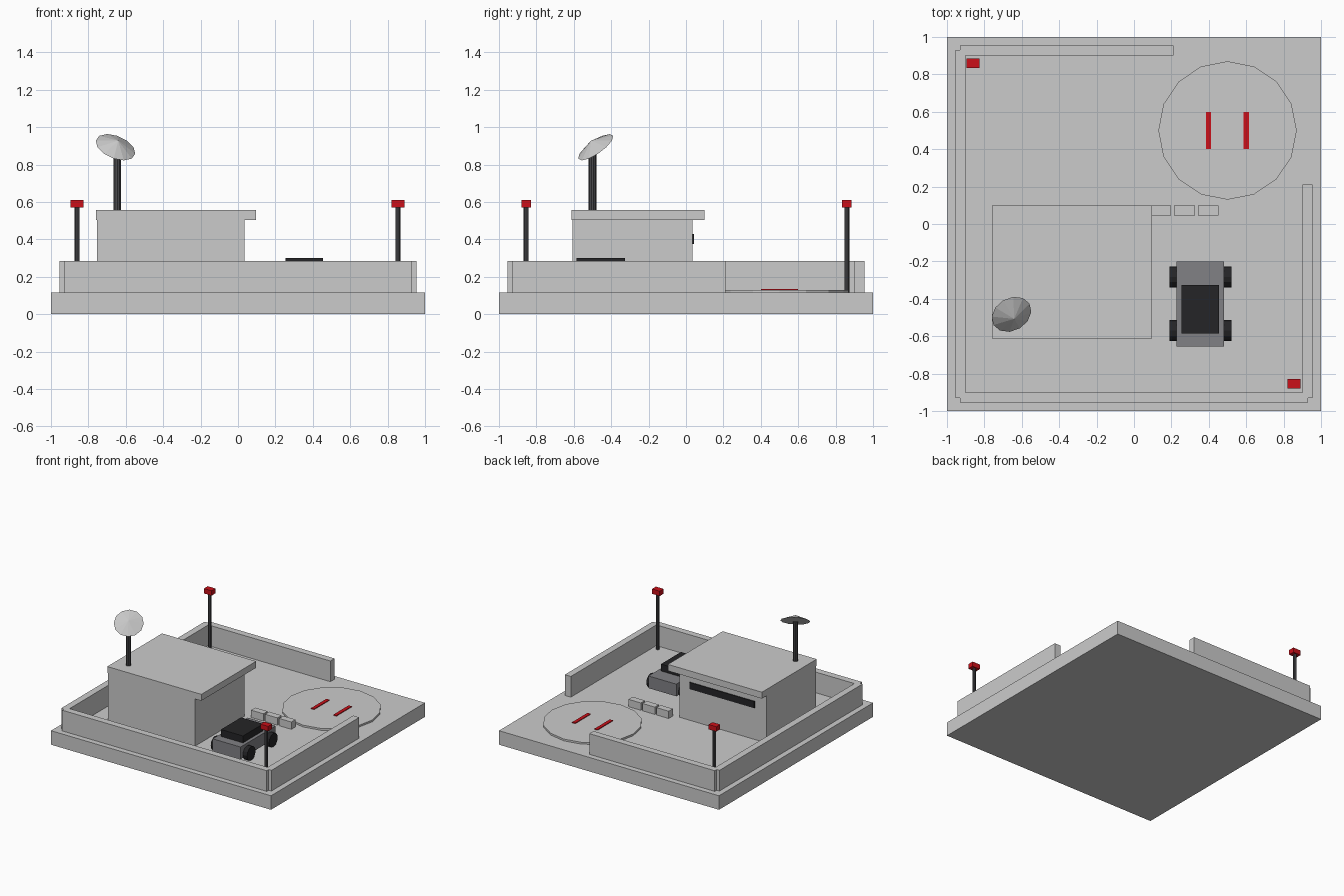
import bpy
from math import pi
from mathutils import Vector

if "Cube" in bpy.data.objects:
    bpy.data.objects.remove(bpy.data.objects["Cube"])


def material(name, r, g, b):
    m = bpy.data.materials.new(name)
    m.diffuse_color = (r, g, b, 1)
    m.use_nodes = True
    m.node_tree.nodes["Principled BSDF"].inputs["Base Color"].default_value = m.diffuse_color
    return m


RED = material("red", 0.6, 0.005, 0.01)
BLACK = material("black", 0.018, 0.018, 0.02)
STEEL = material("steel", 0.07, 0.07, 0.075)
PAINT = material("vehicle_grey", 0.22, 0.22, 0.235)


def finish(name, mat):
    ob = bpy.context.object
    ob.name = name
    if mat:
        ob.data.materials.append(mat)
    return ob


def box(name, x, y, z, mat=None):
    """Box from (min, max) ranges on each axis."""
    bpy.ops.mesh.primitive_cube_add(size=1, location=[sum(r) / 2 for r in (x, y, z)])
    ob = finish(name, mat)
    ob.scale = [r[1] - r[0] for r in (x, y, z)]
    bpy.ops.object.transform_apply(location=False, rotation=False, scale=True)
    return ob


def cylinder(name, loc, radius, depth, sides, mat=None, rot=(0, 0, 0)):
    bpy.ops.mesh.primitive_cylinder_add(vertices=sides, radius=radius, depth=depth,
                                        location=loc, rotation=rot)
    return finish(name, mat)


# Ground slab
G = 0.115
box("base", (-1, 1), (-1, 1), (0, G))

# Perimeter walls, open at the back right corner
H = (G, 0.285)
box("left_wall", (-0.955, -0.9), (-0.93, 0.93), H)
box("front_wall", (-0.93, 0.93), (-0.955, -0.9), H)
box("back_wall", (-0.93, 0.21), (0.9, 0.955), H)
box("right_wall", (0.9, 0.955), (-0.93, 0.21), H)

# Bunker with overhanging roof and rear slit window
box("bunker", (-0.755, 0.035), (-0.608, 0.035), (G, 0.505))
box("bunker_roof", (-0.76, 0.095), (-0.612, 0.1), (0.505, 0.558))
box("slit_window", (-0.65, -0.06), (0.03, 0.043), (0.375, 0.43), BLACK)

# Antenna mast and tilted dish
cylinder("antenna_mast", (-0.645, -0.5, 0.715), 0.021, 0.33, 10, STEEL)
normal = Vector((0.32, -0.54, 0.775)).normalized()
bpy.ops.mesh.primitive_cone_add(vertices=12, radius1=0.112, depth=0.045,
                                location=Vector((-0.655, -0.483, 0.893)) + normal * 0.0225)
dish = finish("antenna_dish", None)
dish.rotation_euler = normal.to_track_quat('Z', 'Y').to_euler()

# Corner beacons
for x, y in ((-0.86, 0.86), (0.855, -0.855)):
    cylinder("beacon_post", (x, y, 0.342), 0.013, 0.456, 8, STEEL)
    box("beacon_lamp", (x - 0.035, x + 0.035), (y - 0.025, y + 0.025), (0.57, 0.61), RED)

# Landing pad with two red marker bars
cylinder("landing_pad", (0.5, 0.5, 0.119), 0.37, 0.022, 16)
for x in (0.398, 0.6):
    box("pad_marking", (x - 0.014, x + 0.014), (0.4, 0.6), (0.125, 0.136), RED)

# Row of barrier blocks
for i in range(3):
    x = 0.143 + 0.127 * i
    box("barrier_block", (x - 0.056, x + 0.056), (0.046, 0.1), (G, 0.175))

# Parked vehicle
box("vehicle_body", (0.228, 0.482), (-0.655, -0.2), (0.145, 0.245), PAINT)
box("vehicle_cabin", (0.255, 0.455), (-0.585, -0.325), (0.245, 0.302), BLACK)
for x in (0.21, 0.5):
    for y in (-0.57, -0.283):
        cylinder("wheel", (x, y, G + 0.055), 0.056, 0.04, 12, BLACK, (0, pi / 2, 0))
